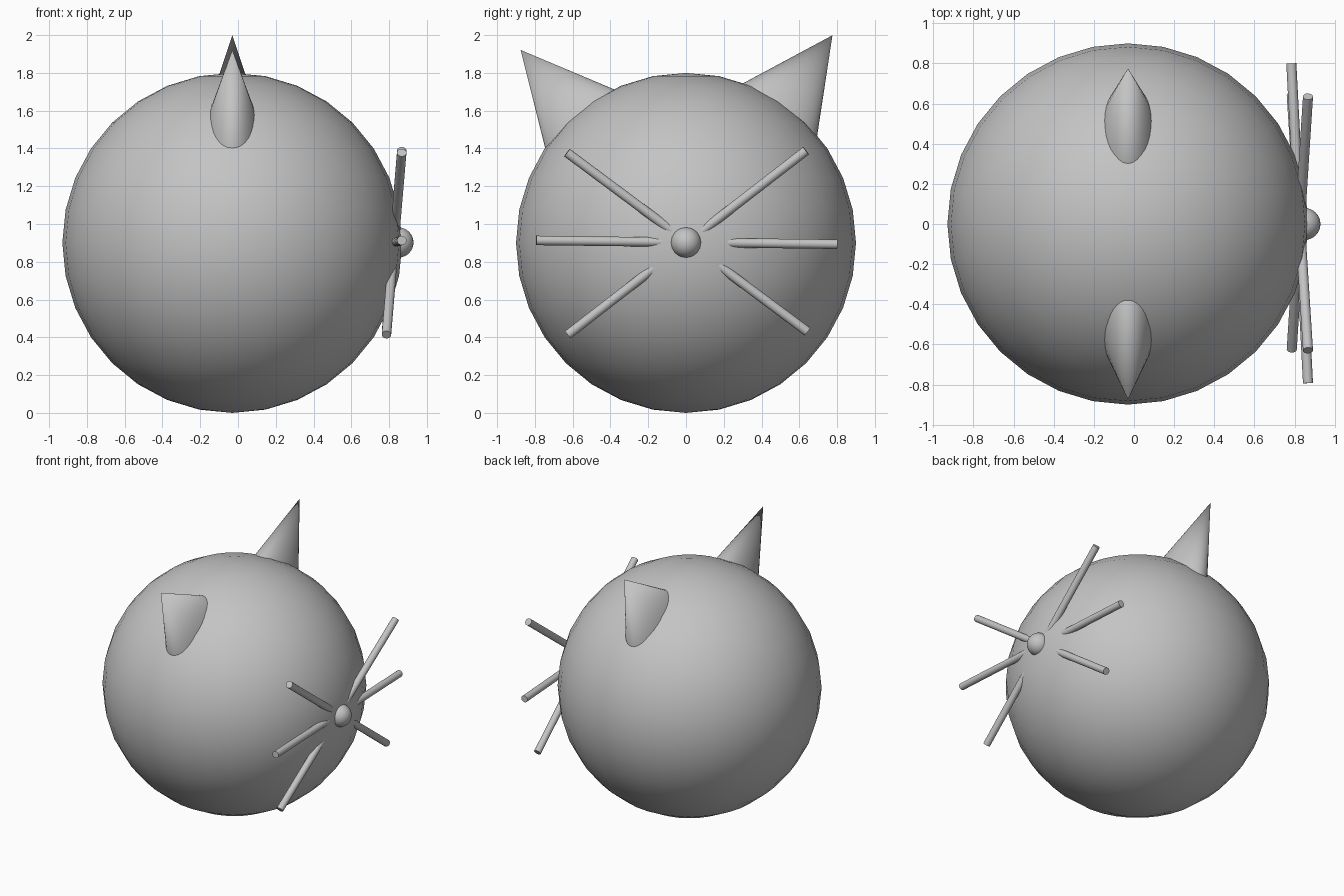
import bpy, math
from mathutils import Vector

if "Cube" in bpy.data.objects:
    bpy.data.objects.remove(bpy.data.objects["Cube"])

grey = bpy.data.materials.new("plain_grey")
grey.diffuse_color = (0.55, 0.55, 0.55, 1)
grey.use_nodes = True
grey.node_tree.nodes["Principled BSDF"].inputs["Base Color"].default_value = grey.diffuse_color

CENTRE = Vector((-0.03, 0, 0.9))


def finish(name):
    ob = bpy.context.object
    ob.name = name
    ob.data.materials.append(grey)
    bpy.ops.object.shade_smooth_by_angle(angle=math.radians(40))
    return ob


def ball(name, centre, radius):
    bpy.ops.mesh.primitive_uv_sphere_add(segments=32, ring_count=16,
                                         radius=radius, location=centre)
    finish(name)


# Flattened cone pointing radially out of the head
def ear(name, tilt, tip=1.345, depth=0.6):
    axis = Vector((0, math.sin(tilt), math.cos(tilt)))
    bpy.ops.mesh.primitive_cone_add(vertices=32, radius1=depth * 0.5, radius2=0,
                                    depth=depth, location=CENTRE + axis * (tip - depth / 2),
                                    rotation=(-tilt, 0, 0))
    bpy.context.object.scale = (0.51, 1, 1)
    finish(name)


# Long rod running through the head, showing as a whisker on each side
def whisker(name, a, b):
    a, b = Vector(a), Vector(b)
    d = b - a
    bpy.ops.mesh.primitive_cylinder_add(vertices=32, radius=0.025, depth=d.length,
                                        location=(a + b) / 2)
    bpy.context.object.rotation_euler = d.to_track_quat('Z', 'Y').to_euler()
    finish(name)


# Head and nose
ball("head", CENTRE, 0.9)
ball("nose", (0.849, 0, 0.902), 0.08)

# Ears
ear("ear_front", math.radians(-40.6))
ear("ear_back", math.radians(35.2))

# Whiskers
whisker("whisker_level", (0.867, -0.793, 0.913), (0.784, 0.80, 0.893))
whisker("whisker_falling", (0.867, -0.63, 1.378), (0.786, 0.643, 0.43))
whisker("whisker_rising", (0.867, 0.635, 1.388), (0.786, -0.625, 0.414))
